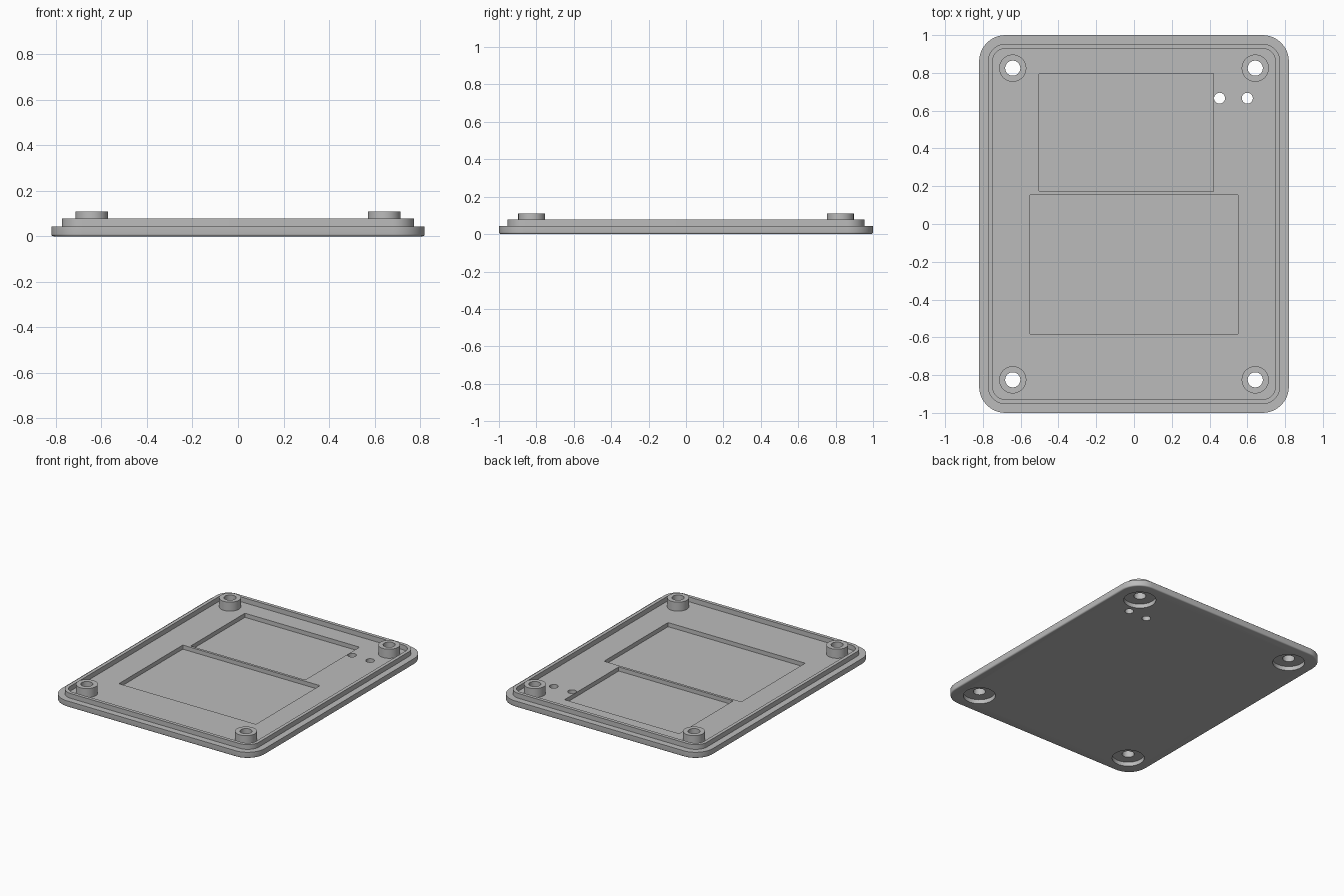
import bpy, bmesh
from math import cos, sin, pi

cube = bpy.data.objects.get("Cube")
if cube:
    bpy.data.objects.remove(cube, do_unlink=True)

grey = bpy.data.materials.new("plain_grey")
grey.use_nodes = True
GREY = (0.5, 0.5, 0.5, 1)
grey.diffuse_color = GREY
grey.node_tree.nodes["Principled BSDF"].inputs["Base Color"].default_value = GREY

FLOOR, RIM_TOP, BOSS_TOP = 0.044, 0.079, 0.11
POCKET_Z, COUNTERBORE_Z = 0.014, 0.03
BOSS_X, BOSS_Y, BOSS_R, SCREW_R = 0.642, 0.825, 0.072, 0.04


def loft(bm, cx, cy, hx, hy, r, profile, tube=False, seg=12):
    """Sweep (inset, height) steps around a rounded rectangle."""
    rings = []
    for inset, z in profile:
        rad = r - inset
        ring = []
        for k, (sx, sy) in enumerate([(1, 1), (-1, 1), (-1, -1), (1, -1)]):
            # a full circle shares its quadrant ends, so skip them there
            steps = seg if hx == r else seg + 1
            for i in range(steps):
                a = (k + i / seg) * pi / 2
                ring.append(bm.verts.new((cx + sx * (hx - r) + rad * cos(a),
                                          cy + sy * (hy - r) + rad * sin(a), z)))
        rings.append(ring)
    pairs = list(zip(rings, rings[1:]))
    if tube:
        pairs.append((rings[-1], rings[0]))
    else:
        bm.faces.new(rings[0][::-1])
        bm.faces.new(rings[-1])
    n = len(rings[0])
    for low, high in pairs:
        for i in range(n):
            j = (i + 1) % n
            bm.faces.new((low[i], low[j], high[j], high[i]))


def finish(bm, name):
    bmesh.ops.recalc_face_normals(bm, faces=bm.faces)
    mesh = bpy.data.meshes.new(name)
    bm.to_mesh(mesh)
    bm.free()
    mesh.materials.append(grey)
    ob = bpy.data.objects.new(name, mesh)
    bpy.context.collection.objects.link(ob)
    return ob


def activate(ob):
    bpy.ops.object.select_all(action='DESELECT')
    ob.select_set(True)
    bpy.context.view_layer.objects.active = ob


corners = [(sx * BOSS_X, sy * BOSS_Y) for sx in (-1, 1) for sy in (-1, 1)]

# Cover plate: rounded bottom edge, stepped ledge, raised lip and inner floor
fillet = 0.01
profile = [(fillet * (1 - sin(t * pi / 8)), fillet * (1 - cos(t * pi / 8))) for t in range(5)]
profile += [(0, FLOOR), (0.046, FLOOR), (0.046, RIM_TOP), (0.071, RIM_TOP), (0.071, FLOOR)]
bm = bmesh.new()
loft(bm, 0, 0, 0.82, 1.0, 0.14, profile)
plate = finish(bm, "cover_plate")

# Cutter: two pockets, counterbored screw holes, two small through holes
bm = bmesh.new()
for x0, x1, y0, y1 in [(-0.502, 0.422, 0.172, 0.797), (-0.553, 0.553, -0.583, 0.154)]:
    loft(bm, (x0 + x1) / 2, (y0 + y1) / 2, (x1 - x0) / 2, (y1 - y0) / 2, 0.005,
         [(0, POCKET_Z), (0, 0.2)], seg=3)
for x, y in corners:
    r = 0.106
    loft(bm, x, y, r, r, r, [(0, -0.05), (0, COUNTERBORE_Z),
                             (r - SCREW_R, COUNTERBORE_Z), (r - SCREW_R, 0.2)])
for x in (0.453, 0.6):
    loft(bm, x, 0.666, 0.029, 0.029, 0.029, [(0, -0.05), (0, 0.2)], seg=8)
cutter = finish(bm, "cutter")
cutter.hide_render = True

cut = plate.modifiers.new("cut", 'BOOLEAN')
cut.operation = 'DIFFERENCE'
cut.solver = 'EXACT'
cut.object = cutter
activate(plate)
bpy.ops.object.modifier_apply(modifier=cut.name)
bpy.data.objects.remove(cutter, do_unlink=True)
bpy.ops.object.shade_smooth_by_angle()

# Screw bosses: open tubes standing on the floor in each corner
wall = BOSS_R - SCREW_R
for x, y in corners:
    bm = bmesh.new()
    loft(bm, x, y, BOSS_R, BOSS_R, BOSS_R,
         [(0, FLOOR), (0, BOSS_TOP), (wall, BOSS_TOP), (wall, FLOOR)], tube=True)
    boss = finish(bm, "screw_boss_" + ("back" if y > 0 else "front")
                  + ("_left" if x > 0 else "_right"))
    activate(boss)
    bpy.ops.object.shade_smooth_by_angle()
